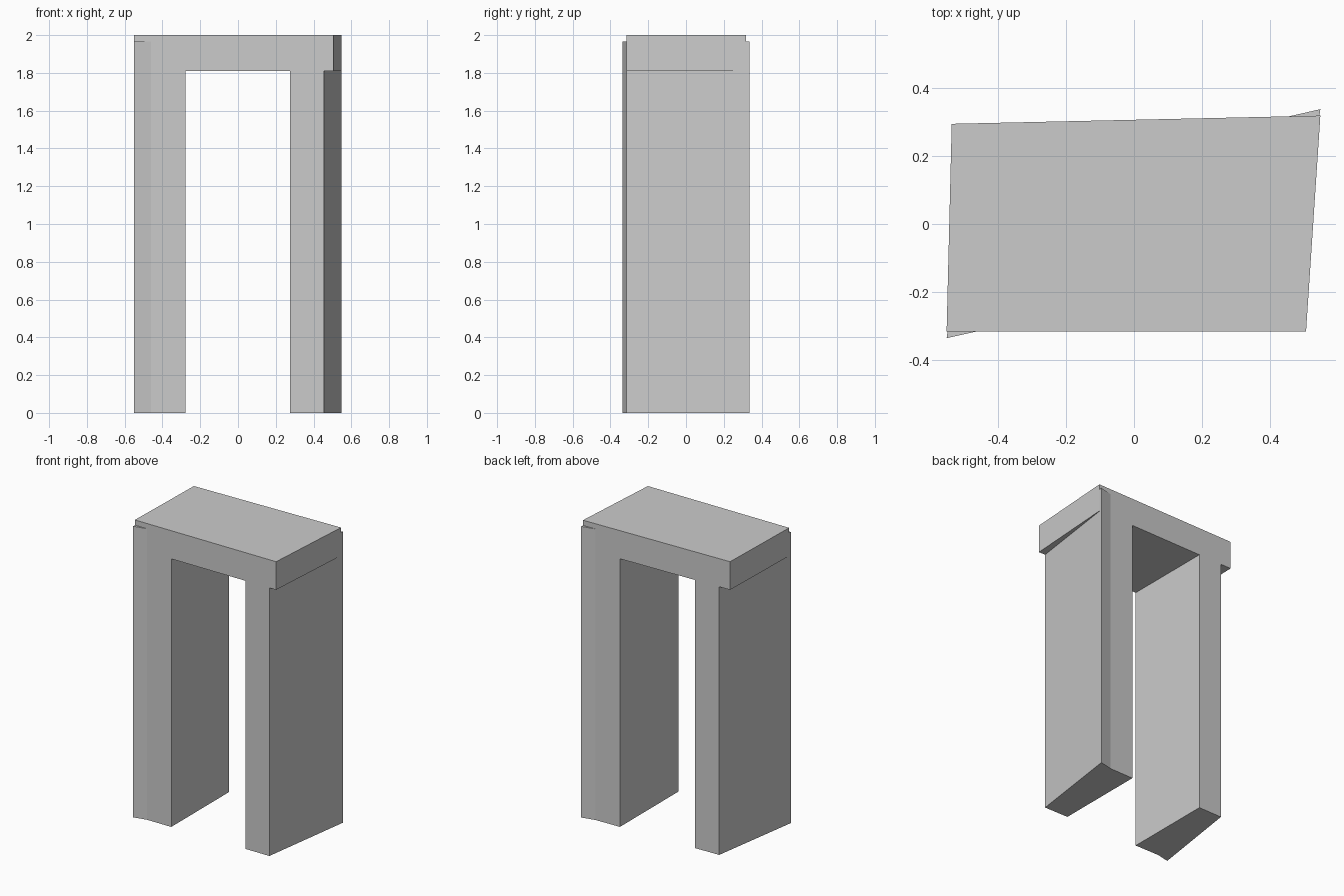
import bpy, bmesh

if "Cube" in bpy.data.objects:
    bpy.data.objects.remove(bpy.data.objects["Cube"])


def prism(name, outline, z0, z1):
    """Extrude a plan outline from z0 to z1."""
    bm = bmesh.new()
    base = bm.faces.new([bm.verts.new((x, y, z0)) for x, y in outline])
    ext = bmesh.ops.extrude_face_region(bm, geom=[base])
    for v in ext["geom"]:
        if isinstance(v, bmesh.types.BMVert):
            v.co.z = z1
    bmesh.ops.recalc_face_normals(bm, faces=bm.faces)
    mesh = bpy.data.meshes.new(name)
    bm.to_mesh(mesh)
    bm.free()
    ob = bpy.data.objects.new(name, mesh)
    bpy.context.collection.objects.link(ob)
    return ob


def back(x):
    """Slightly skewed back edge of the lintel."""
    return 0.294 + (x + 0.535) * 0.0222


FRONT = -0.315

# Lintel slab across the top
prism("lintel", [(-0.55, FRONT), (0.505, FRONT), (0.547, back(0.547)),
                 (-0.535, back(-0.535))], 1.81, 2.0)

# Upright slabs, each flaring to a pointed outer corner
prism("left_upright", [(-0.55, -0.335), (-0.46, FRONT), (-0.278, FRONT),
                       (-0.278, back(-0.278)), (-0.455, back(-0.455))], 0, 1.965)
prism("right_upright", [(0.275, FRONT), (0.455, FRONT), (0.547, 0.337),
                        (0.455, back(0.455)), (0.275, back(0.275))], 0, 1.965)
